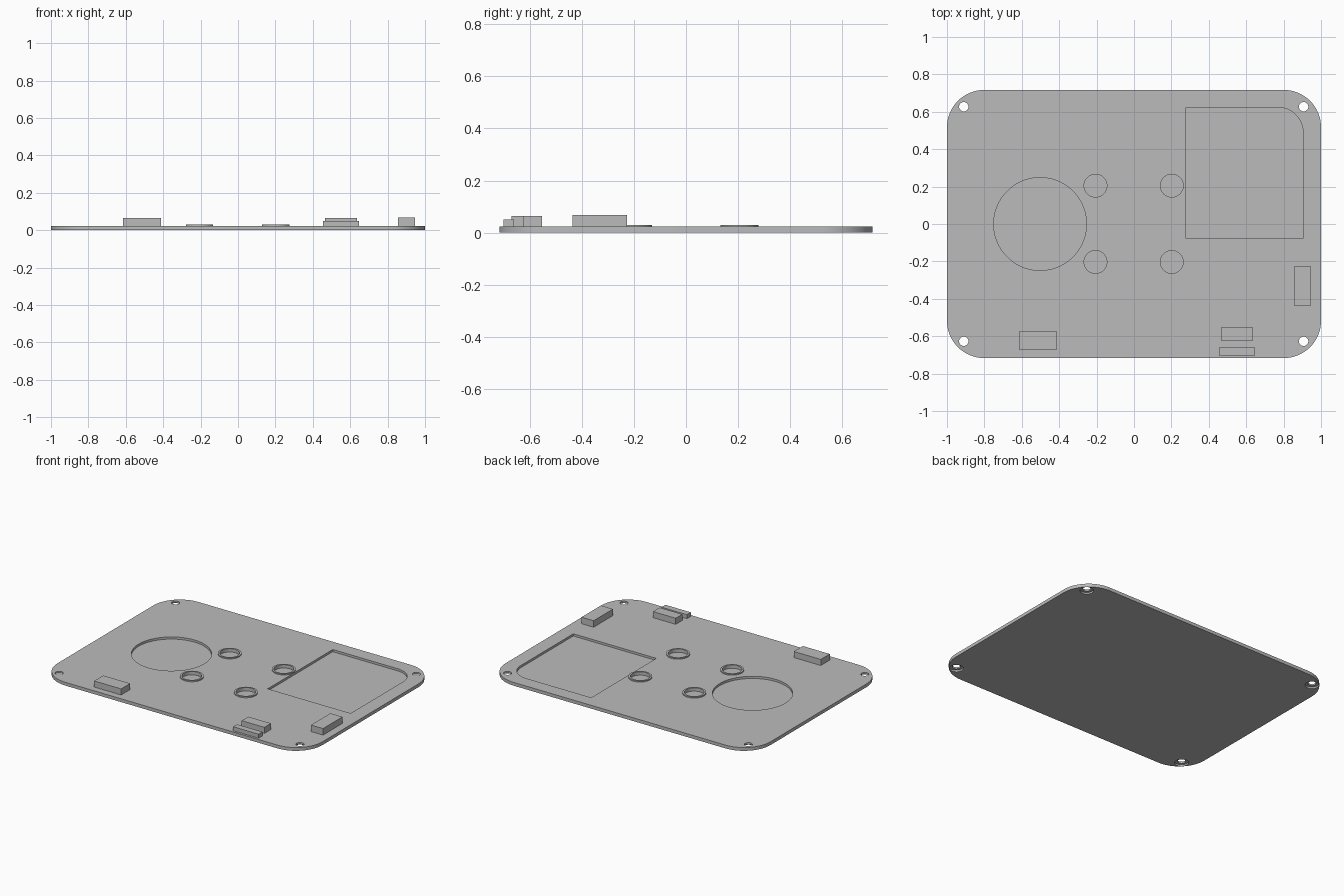
import bpy, bmesh
from math import cos, sin, pi

cube = bpy.data.objects.get("Cube")
if cube:
    bpy.data.objects.remove(cube, do_unlink=True)

grey = bpy.data.materials.new("plain grey")
grey.use_nodes = True
COLOR = (0.5, 0.5, 0.5, 1)
grey.diffuse_color = COLOR
grey.node_tree.nodes["Principled BSDF"].inputs["Base Color"].default_value = COLOR

TOP = 0.0225      # upper face of the plate
FLOOR = 0.0075    # floor of the pockets


def rounded_rect(x0, x1, y0, y1, radii, steps=16):
    """Outline, counter-clockwise from the +x +y corner; one radius per corner."""
    corners = [(x1, y1, -1, -1), (x0, y1, 1, -1), (x0, y0, 1, 1), (x1, y0, -1, 1)]
    pts = []
    for i, ((x, y, sx, sy), r) in enumerate(zip(corners, radii)):
        if r == 0:
            pts.append((x, y))
            continue
        for k in range(steps + 1):
            a = (i + k / steps) * pi / 2
            pts.append((x + sx * r + r * cos(a), y + sy * r + r * sin(a)))
    return pts


def circle(x, y, r, n=64):
    return [(x + r * cos(2 * pi * k / n), y + r * sin(2 * pi * k / n)) for k in range(n)]


def prism(name, outline, z0, z1, helper=False):
    bm = bmesh.new()
    face = bm.faces.new([bm.verts.new((x, y, z0)) for x, y in outline])
    out = bmesh.ops.extrude_face_region(bm, geom=[face])
    for v in out["geom"]:
        if isinstance(v, bmesh.types.BMVert):
            v.co.z = z1
    bmesh.ops.recalc_face_normals(bm, faces=bm.faces)
    mesh = bpy.data.meshes.new(name)
    bm.to_mesh(mesh)
    bm.free()
    mesh.materials.append(grey)
    obj = bpy.data.objects.new(name, mesh)
    bpy.context.collection.objects.link(obj)
    if helper:
        obj.hide_render = True
        obj.hide_viewport = True
        obj.display_type = 'WIRE'
    return obj


def cut(obj, cutter):
    mod = obj.modifiers.new("cut_" + cutter.name, 'BOOLEAN')
    mod.operation = 'DIFFERENCE'
    mod.solver = 'EXACT'
    mod.object = cutter


# Base plate
plate = prism("base_plate", rounded_rect(-1, 1, -0.717, 0.717, [0.2] * 4), 0, TOP)

# Round and screen pockets
cut(plate, prism("round_pocket_cutter", circle(-0.502, 0, 0.248, 96), FLOOR, 0.1, True))
screen = rounded_rect(0.278, 0.904, -0.077, 0.624, [0.135, 0, 0, 0])
cut(plate, prism("screen_pocket_cutter", screen, FLOOR, 0.1, True))

# Corner screw holes, wider underneath
for x in (-0.91, 0.907):
    for y in (-0.627, 0.627):
        cut(plate, prism("hole_cutter", circle(x, y, 0.025, 32), -0.1, 0.1, True))
        cut(plate, prism("counterbore_cutter", circle(x, y, 0.043, 32), -0.1, 0.011, True))

# Four button collars around shallow pockets
for x in (-0.206, 0.202):
    for y in (-0.203, 0.205):
        collar = prism("button_collar", circle(x, y, 0.073), TOP - 0.005, 0.03)
        bore = prism("button_cutter", circle(x, y, 0.061), FLOOR, 0.1, True)
        cut(collar, bore)
        cut(plate, bore)

# Connector blocks standing on the plate
blocks = {
    "left_connector": (-0.615, -0.412, -0.671, -0.574, 0.064),
    "side_connector": (0.856, 0.947, -0.436, -0.227, 0.067),
    "inner_connector": (0.465, 0.636, -0.624, -0.553, 0.064),
    "outer_connector": (0.455, 0.647, -0.702, -0.660, 0.05),
}
for name, (x0, x1, y0, y1, top) in blocks.items():
    prism(name, rounded_rect(x0, x1, y0, y1, [0] * 4), TOP - 0.005, top)

# Keep edges crisp while smoothing the round walls
for obj in bpy.context.scene.objects:
    obj.select_set(obj.type == 'MESH' and not obj.hide_render)
bpy.context.view_layer.objects.active = plate
bpy.ops.object.shade_smooth_by_angle(angle=pi / 6)
